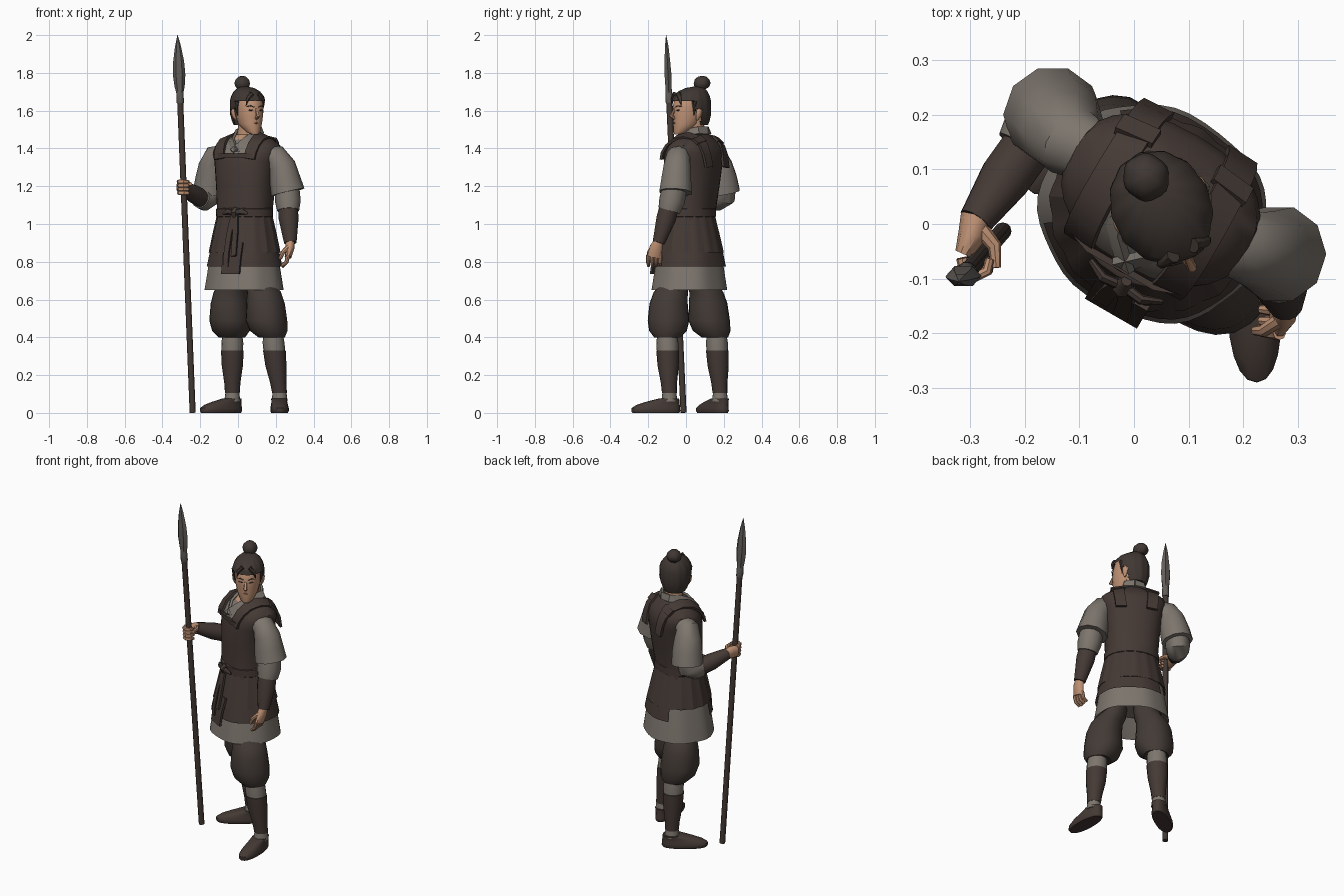
import bpy, bmesh, math
from mathutils import Vector as V

def mat(name, r, g, b):
    m = bpy.data.materials.new(name)
    m.diffuse_color = (r, g, b, 1)
    return m

DARK = mat("dark_brown_leather", .058, .041, .035)
TROUSER = mat("trouser_brown", .055, .042, .036)
GREY = mat("grey_cloth", .205, .18, .155)
SKIN = mat("skin", .52, .285, .175)
HAIR = mat("hair_dark_brown", .05, .038, .032)
WOOD = mat("shaft_wood", .055, .04, .034)
STEEL = mat("blade_steel", .12, .108, .098)
LIP = mat("lips", .36, .17, .12)

WORLD = (0, 0, 0)                     # frames are (x, y, yaw)
BODY = (.035, .02, math.radians(-30))
HEAD = (.05, .03, math.radians(27))


def skin(name, rings, mats, frame=WORLD, pick=None, caps=True, angle=42):
    """Bridge rings of points; pick(center) gives a material index or None for a gap."""
    bm = bmesh.new()
    vs = [[bm.verts.new(p) for p in r] for r in rings]
    n = len(vs[0])
    for a, b in zip(vs, vs[1:]):
        for i in range(n):
            bm.faces.new((a[i], a[(i + 1) % n], b[(i + 1) % n], b[i]))
    if caps:
        bm.faces.new(vs[0])
        bm.faces.new(vs[-1])
    bmesh.ops.recalc_face_normals(bm, faces=bm.faces)
    gaps = []
    for f in bm.faces:
        f.smooth = True
        if pick:
            k = pick(f.calc_center_median())
            if k is None:
                gaps.append(f)
            else:
                f.material_index = k
    bmesh.ops.delete(bm, geom=gaps, context='FACES')
    me = bpy.data.meshes.new(name)
    bm.to_mesh(me)
    bm.free()
    for m in (mats if isinstance(mats, list) else [mats]):
        me.materials.append(m)
    me.set_sharp_from_angle(angle=math.radians(angle))
    ob = bpy.data.objects.new(name, me)
    ob.location = (frame[0], frame[1], 0)
    ob.rotation_euler.z = frame[2]
    bpy.context.collection.objects.link(ob)
    return ob


def stack(name, levels, mats, frame=WORLD, n=20, p=1, wave=0, folds=8, **kw):
    """Horizontal rings: (z, half width, half depth, y offset, x offset)."""
    rings = []
    for lv in levels:
        z, a, b, yo, xo = (tuple(lv) + (0, 0))[:5]
        ring = []
        for i in range(n):
            t = 2 * math.pi * i / n
            c, s = math.cos(t), math.sin(t)
            k = 1 + wave * math.cos(folds * t)
            ring.append(V((xo + a * k * math.copysign(abs(c) ** p, c),
                           yo + b * k * math.copysign(abs(s) ** p, s), z)))
        rings.append(ring)
    return skin(name, rings, mats, frame, **kw)


def limb(name, pts, mats, frame=WORLD, n=12, ref=(0, 1, 0), **kw):
    """Tube along a path: (x, y, z, radius[, second radius])."""
    P = [V(q[:3]) for q in pts]
    rings = []
    for i, q in enumerate(pts):
        t = (P[min(i + 1, len(P) - 1)] - P[max(i - 1, 0)]).normalized()
        u = t.cross(V(ref)).normalized()
        v = t.cross(u)
        rings.append([P[i] + u * q[3] * math.cos(2 * math.pi * j / n)
                      + v * q[-1] * math.sin(2 * math.pi * j / n) for j in range(n)])
    return skin(name, rings, mats, frame, **kw)


def ribbon(name, pts, width, mats, side, frame=BODY, thick=.012):
    P = [V(q) for q in pts]
    rings = []
    for i, q in enumerate(P):
        t = (P[min(i + 1, len(P) - 1)] - P[max(i - 1, 0)]).normalized()
        s = V(side)
        s = (s - t * s.dot(t)).normalized()
        m = t.cross(s) * thick / 2
        s = s * width / 2
        rings.append([q - s - m, q + s - m, q + s + m, q - s + m])
    return skin(name, rings, mats, frame)


# Torso: leather vest, with the shirt and throat showing at the neck
def vest_pick(c):
    if c.y < .03 and c.z > 1.45 and abs(c.x) < .06:
        return 2
    return 1 if c.y < 0 and c.z > 1.375 and abs(c.x) < .075 else 0
stack("vest", [(.98, .155, .128), (1.05, .146, .122), (1.2, .156, .135, .012), (1.33, .172, .14, .022),
               (1.375, .188, .135, .028), (1.415, .182, .115, .035), (1.448, .14, .085, .038),
               (1.475, .075, .058, .04)], [DARK, GREY, SKIN], BODY, n=28, p=.85, pick=vest_pick)
for s, w in ((1, "left"), (-1, "right")):
    ribbon(w + "_shoulder_strap", [(s*.092, -.108, 1.345), (s*.096, -.101, 1.38), (s*.1, -.074, 1.422),
           (s*.102, -.03, 1.455), (s*.102, .035, 1.468), (s*.1, .1, 1.452), (s*.097, .14, 1.415),
           (s*.094, .158, 1.365), (s*.088, .169, 1.3)], .062, DARK, (1, 0, -.4 * s), thick=.014)
    ribbon(w + "_strap_buckle", [(s*.1, .1, 1.457), (s*.098, .13, 1.43)], .075, DARK, (1, 0, -.3 * s), thick=.016)
    ribbon(w + "_collar", [(0, .105, 1.495), (s*.055, .085, 1.495), (s*.066, .02, 1.483), (s*.045, -.062, 1.44),
           (-s*.006, -.112, 1.38)], .04, GREY, (.5 * s, -.1, -.85), thick=.014)
ribbon("vest_top_edge", [(-.12, -.098, 1.362), (-.07, -.116, 1.362), (.07, -.116, 1.362), (.12, -.098, 1.362)],
       .022, DARK, (0, 0, 1))

# Skirts: tunic, split underlayer, pleated peplum
stack("tunic_skirt", [(.92, .165, .145), (.8, .186, .168), (.65, .21, .19), (.66, .196, .178), (.74, .11, .1)],
      GREY, BODY, n=48, wave=.015, folds=7, p=.92)
stack("vest_underskirt", [(.92, .172, .152), (.85, .187, .168), (.775, .203, .183)], DARK, BODY, n=48, wave=.012,
      folds=7, p=.92, caps=False, pick=lambda c: None if c.x < -.09 and c.y > -.11 and c.y < .12 else 0)
stack("vest_peplum", [(1.05, .15, .126), (.95, .172, .152), (.85, .192, .176), (.855, .18, .165), (.9, .13, .12)],
      DARK, BODY, n=64, wave=.016, folds=16, angle=25)
ribbon("front_flap", [(.025, -.155, .9), (.025, -.178, .82), (.025, -.192, .735)], .11, DARK, (1, 0, 0))

# Belt with bow
stack("belt", [(1.035, .15, .125), (1.04, .157, .133), (1.08, .156, .133), (1.085, .148, .125)], DARK, BODY, n=28)
limb("belt_knot", [(.02, -.132, 1.085, .01), (.02, -.144, 1.06, .02), (.02, -.136, 1.03, .012)], DARK, BODY, n=8)
for s, w, z in ((1, "left", .83), (-1, "right", .775)):
    limb(w + "_bow_loop", [(.02, -.143, 1.06, .01), (.02 + s*.04, -.148, 1.068, .018, .01),
         (.02 + s*.075, -.132, 1.055, .006)], DARK, BODY, n=8)
    ribbon(w + "_belt_tail", [(.02 + s*.005, -.14, 1.05), (.02 + s*.018, -.164, .95), (.02 + s*.022, -.186, .85),
           (.02 + s*.024, -.192, z)], .03, DARK, (1, 0, 0))

# Legs: balloon trousers, sock bands, shin wraps, shoes
LEGS = (("left", (.1, -.035), (.145, -.092), (.185, -.1), (.22, -.088), (.22, -.16, math.radians(2))),
        ("right", (-.02, .065), (-.045, .118), (-.03, .162), (-.03, .18), (-.09, .14, math.radians(-55))))
for w, hip, thigh, knee, ank, foot in LEGS:
    def at(p, q, t, z, r):
        return (z, r, r, p[1] + (q[1] - p[1]) * t, p[0] + (q[0] - p[0]) * t)
    stack(w + "_trouser_leg", [at(hip, hip, 0, .78, .065), at(hip, thigh, .4, .68, .08), at(hip, thigh, .8, .64, .09),
          at(thigh, thigh, 0, .58, .101),
          at(thigh, knee, .1, .49, .11), at(thigh, knee, .4, .435, .1), at(thigh, knee, .8, .4, .07),
          at(knee, knee, 0, .405, .05)], TROUSER, wave=.015, folds=5)
    stack(w + "_sock_band", [at(knee, ank, 0, .42, .052), at(knee, ank, .1, .37, .058), at(knee, ank, .25, .315, .057)],
          GREY, n=16)
    stack(w + "_shin_wrap", [at(knee, ank, .2, .335, .05), at(knee, ank, .22, .33, .06), at(knee, ank, .45, .25, .056),
          at(knee, ank, .8, .16, .043), at(knee, ank, 1, .105, .039)], DARK, n=16)
    stack(w + "_ankle_band", [at(ank, ank, 0, .112, .036), at(ank, ank, 0, .06, .043)], GREY, n=16)
    stack(w + "_shoe", [(0, .044, .124), (.01, .049, .13), (.025, .049, .129), (.042, .045, .115, .012),
          (.058, .042, .09, .036), (.075, .042, .056, .068)], DARK, foot, p=.9)

# Sleeves, cuffs and bracers
ARMS = (("left",
         [(.15, -.03, 1.365, .055), (.197, -.04, 1.358, .064), (.232, -.047, 1.305, .074), (.247, -.051, 1.24, .082),
          (.264, -.055, 1.168, .09)],
         [(.258, -.058, 1.2, .066), (.264, -.075, 1.12, .068), (.266, -.09, 1.07, .058)],
         [(.264, -.085, 1.1, .05), (.268, -.105, 1.03, .053), (.277, -.145, .9, .033)]),
        ("right",
         [(-.07, .125, 1.365, .055), (-.115, .15, 1.358, .066), (-.132, .172, 1.305, .077), (-.14, .188, 1.24, .085),
          (-.15, .2, 1.165, .09)],
         [(-.147, .198, 1.2, .066), (-.16, .192, 1.15, .072), (-.18, .165, 1.135, .066), (-.2, .135, 1.14, .057)],
         [(-.185, .155, 1.13, .048), (-.235, .085, 1.16, .048), (-.29, .005, 1.195, .032)]))
for w, sleeve, cuff, bracer in ARMS:
    limb(w + "_sleeve", sleeve, GREY, n=10)
    limb(w + "_inner_cuff", cuff, GREY, n=12)
    limb(w + "_bracer", bracer, DARK, n=14)

# Left hand, hanging
limb("left_palm", [(.277, -.143, .915, .024), (.275, -.158, .875, .024, .036), (.265, -.168, .825, .018, .04)], SKIN, n=10)
for i in range(4):
    y = -.2 + i * .021
    limb("left_finger_%d" % i, [(.266, y, .835, .012), (.256, y, .797, .011), (.232, y + .002, .772 + .006 * abs(i - 1), .008)],
         SKIN, n=8)
limb("left_thumb", [(.268, -.175, .88, .014), (.238, -.195, .85, .012), (.222, -.195, .815, .009)], SKIN, n=8)

# Spear: shaft leans from the foot to the tip
def spear(z):
    return (-.24 - .04 * z, -.013 - .046 * z, z)
limb("spear_shaft", [spear(z) + (.016,) for z in (.001, .6, 1.2, 1.68)], WOOD, n=12)
limb("spear_socket", [spear(z) + (r,) for z, r in ((1.64, .018), (1.645, .02), (1.69, .019), (1.73, .016))], STEEL, n=10)
limb("spear_blade", [spear(z) + (a, b) for z, a, b in ((1.68, .016, .016), (1.73, .027, .019), (1.79, .033, .021),
     (1.86, .029, .017), (1.94, .016, .011), (2, .001, .001))], STEEL, n=6, angle=20)

# Right hand, gripping the shaft
limb("right_palm", [(-.287, .015, 1.193, .03), (-.296, -.02, 1.195, .026, .036), (-.312, -.055, 1.195, .016, .034)],
     SKIN, n=10, ref=(0, 0, 1))
for i in range(4):
    c = V(spear(1.164 + i * .02))
    limb("right_finger_%d" % i, [tuple(c + .026 * V((math.cos(a), math.sin(a), 0))) + (r,) for a, r in
         ((2.9, .011), (3.8, .011), (4.7, .011), (5.6, .01), (6.5, .008))], SKIN, n=8, ref=(0, 0, 1))
limb("right_thumb", [(-.28, -.01, 1.205, .016), (-.255, -.04, 1.21, .013), (-.252, -.08, 1.212, .009)], SKIN, n=8, ref=(0, 0, 1))

# Head
limb("neck", [(.04, .06, 1.41, .056), (.048, .05, 1.49, .05), (.055, .045, 1.56, .05)], SKIN, n=14)
stack("face", [(1.475, .018, .018, -.083), (1.487, .038, .038, -.066), (1.53, .06, .074, -.03), (1.57, .069, .087, -.02),
      (1.62, .073, .088, -.018), (1.67, .068, .08, -.012), (1.7, .045, .055)], SKIN, HEAD)
limb("nose", [(0, -.1, 1.612, .006), (0, -.112, 1.59, .008), (0, -.121, 1.572, .012, .01), (0, -.1, 1.558, .009)],
     SKIN, HEAD, n=8, ref=(1, 0, 0))
limb("mouth", [(-.021, -.097, 1.533, .002), (0, -.103, 1.535, .005), (.021, -.097, 1.533, .002)], LIP, HEAD, n=8)
for s, w in ((1, "left"), (-1, "right")):
    limb(w + "_eye", [(s*.016, -.102, 1.602, .002), (s*.029, -.099, 1.603, .004), (s*.042, -.09, 1.602, .002)], HAIR, HEAD, n=8)
    limb(w + "_eyebrow", [(s*.012, -.106, 1.618, .002), (s*.032, -.101, 1.626, .003), (s*.052, -.085, 1.62, .002)], HAIR, HEAD, n=8)
    limb(w + "_ear", [(s*.07, -.005, 1.55, .006), (s*.08, 0, 1.575, .01, .016), (s*.085, .004, 1.6, .008, .018),
         (s*.08, .004, 1.613, .004)], SKIN, HEAD, n=8)
    limb(w + "_sideburn", [(s*.076, -.022, 1.65, .016), (s*.074, -.02, 1.61, .01), (s*.071, -.022, 1.575, .002)], HAIR, HEAD, n=8)
    limb(w + "_forelock", [(s*.02, -.088, 1.69, .014), (s*.046, -.092, 1.66, .009), (s*.054, -.09, 1.628, .002)], HAIR, HEAD, n=8)

# Hair, open around the face and ears, with a topknot
def hair_pick(c):
    open_face = (c.y < -.025 and c.z < 1.655) or (c.y < .02 and c.z < 1.6)
    return None if open_face else 0
stack("hair", [(1.525, .06, .06, .03), (1.545, .072, .078, .02), (1.58, .085, .096, .01), (1.61, .089, .103, .004),
      (1.65, .09, .106), (1.675, .083, .1), (1.702, .066, .08, .008), (1.72, .042, .05, .02), (1.728, .012, .014, .03)],
      HAIR, HEAD, n=52, wave=.016, folds=13, pick=hair_pick, angle=25)
stack("topknot", [(1.7, .022, .022), (1.715, .024, .024), (1.725, .036, .038, .004), (1.745, .042, .044, .006),
      (1.765, .036, .038, .006), (1.78, .02, .022, .006), (1.784, .004, .004, .006)], HAIR, (.025, .08, HEAD[2]),
      n=24, wave=.03, folds=6)
